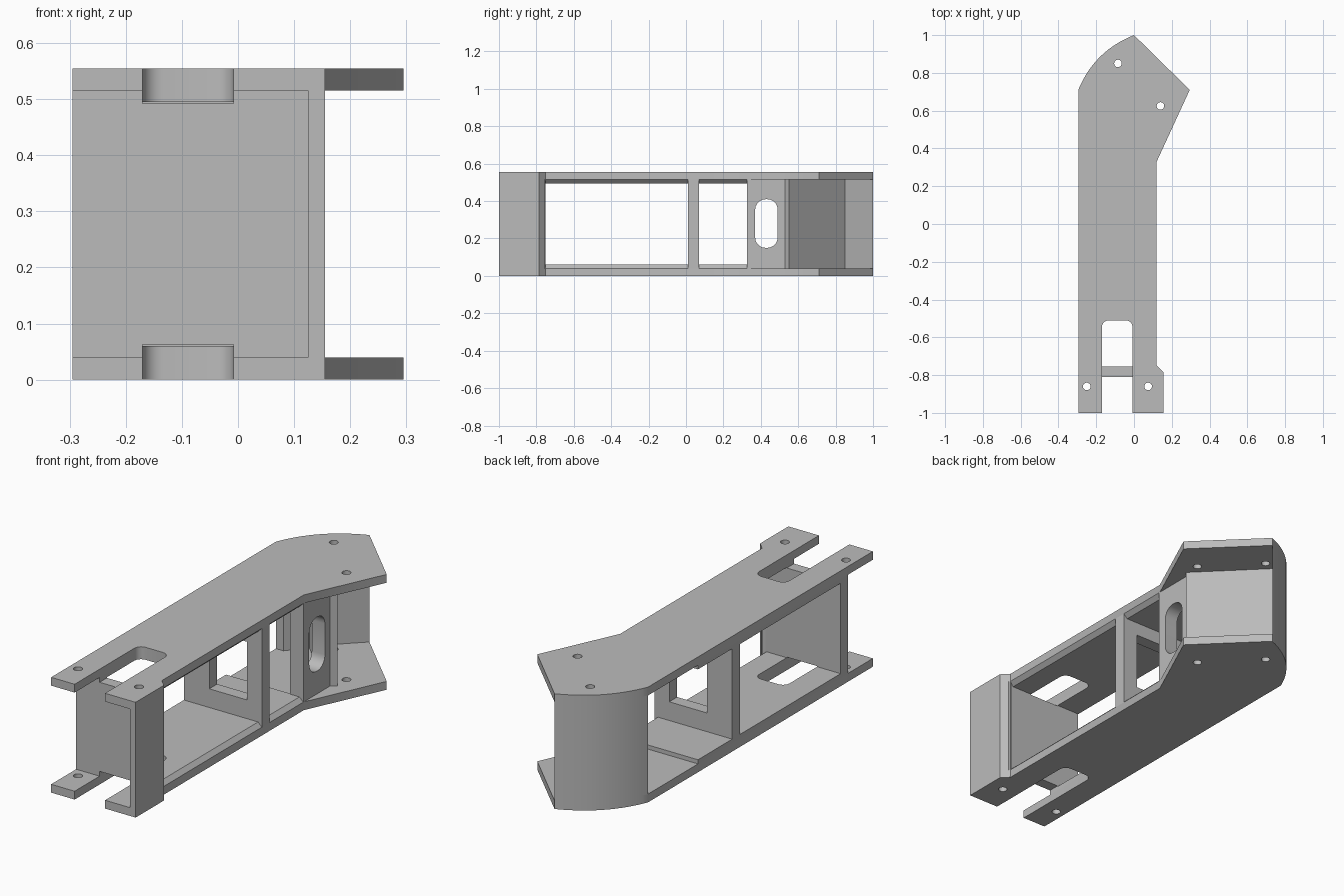
import bpy, bmesh, math
from mathutils import Vector

if "Cube" in bpy.data.objects:
    bpy.data.objects.remove(bpy.data.objects["Cube"])

H, T, LIP = 0.555, 0.04, 0.06      # height, plate thickness, thickened web
LEFT, RIGHT = -0.295, 0.12

grey = bpy.data.materials.new("plain grey")
grey.use_nodes = True
colour = (0.5, 0.5, 0.5, 1)
grey.diffuse_color = colour
grey.node_tree.nodes["Principled BSDF"].inputs["Base Color"].default_value = colour


def prism(name, pts, a, b, axis="z"):
    """Extrude a 2D outline from a to b along the given axis."""
    place = {"z": lambda u, v, w: (u, v, w),
             "y": lambda u, v, w: (u, w, v),
             "x": lambda u, v, w: (w, u, v)}[axis]
    bm = bmesh.new()
    face = bm.faces.new([bm.verts.new(place(u, v, a)) for u, v in pts])
    ext = bmesh.ops.extrude_face_region(bm, geom=[face])["geom"]
    bmesh.ops.translate(bm, vec=place(0, 0, b - a),
                        verts=[e for e in ext if isinstance(e, bmesh.types.BMVert)])
    bmesh.ops.recalc_face_normals(bm, faces=bm.faces)
    mesh = bpy.data.meshes.new(name)
    bm.to_mesh(mesh)
    bm.free()
    mesh.materials.append(grey)
    ob = bpy.data.objects.new(name, mesh)
    bpy.context.collection.objects.link(ob)
    return ob


def rounded(u0, u1, v0, v1, r, n=5):
    """Rounded rectangle outline."""
    pts = []
    corners = [(u1 - r, v1 - r), (u0 + r, v1 - r), (u0 + r, v0 + r), (u1 - r, v0 + r)]
    for k, (cu, cv) in enumerate(corners):
        for i in range(n + 1):
            t = math.pi / 2 * (k + i / n)
            pts.append((cu + r * math.cos(t), cv + r * math.sin(t)))
    return pts


def rect(u0, u1, v0, v1):
    return [(u0, v0), (u1, v0), (u1, v1), (u0, v1)]


def cut(ob, cutters):
    bpy.context.view_layer.objects.active = ob
    for c in cutters:
        mod = ob.modifiers.new("cut", "BOOLEAN")
        mod.operation, mod.solver, mod.object = "DIFFERENCE", "EXACT", c
        bpy.ops.object.modifier_apply(modifier=mod.name)


# Curved rear-left edge, bowed out from its chord
start, end = Vector((LEFT, 0.71)), Vector((0, 1))
bow = Vector((-1, 1)).normalized() * 0.176
arc = [tuple(start.lerp(end, i / 14) + bow * (i / 14) * (1 - i / 14)) for i in range(15)]

# Cutters: front slots, bolt holes, openings
cutters = [prism("slot_cutter_" + n, rounded(-0.17, -0.008, -1.2, -0.51, 0.035), a, b)
           for n, a, b in (("lower", -0.1, LIP + 0.003), ("upper", H - LIP - 0.003, H + 0.1))]
holes = [prism("bolt_hole_cutter", rounded(x - 0.02, x + 0.02, y - 0.02, y + 0.02, 0.0199), -0.1, 0.7)
         for x, y in ((-0.25, -0.86), (0.075, -0.86), (-0.085, 0.85), (0.14, 0.625))]
oblong = prism("oblong_cutter", rounded(0.37, 0.49, 0.15, 0.41, 0.055), 0, 0.2, "x")
window = prism("window_cutter", rect(-0.16, 0.04, 0.15, 0.43), -0.1, 0.2, "y")

# Upper and lower plates with thickened webs
outline = arc + [(0.295, 0.71), (RIGHT, 0.33), (RIGHT, -0.75), (0.155, -0.785),
                 (0.155, -1), (LEFT, -1)]
parts = []
for n, base, d in (("lower", 0, 1), ("upper", H, -1)):
    plate = prism(n + "_plate", outline, min(base, base + d * T), max(base, base + d * T))
    cut(plate, cutters + holes)
    z0, z1 = base + d * T, base + d * LIP
    web = prism(n + "_web", [(LEFT, z0), (RIGHT, z0), (RIGHT - 0.02, z1), (LEFT, z1)],
                -0.76, 0.33, "y")
    cut(web, cutters)
    parts += [plate, web]

# Solid front cross wall
front_wall = prism("front_cross_wall", rect(LEFT, 0.126, -0.81, -0.755), T, H - T)
cut(front_wall, cutters)

# Front right cheek with chamfered rear end
cheek = prism("front_right_cheek", [(0.125, -1), (0.155, -1), (0.155, -0.785),
                                    (RIGHT, -0.75), (0.1, -0.757), (0.125, -0.79)], T, H - T)

# Middle cross wall with its window
middle_wall = prism("middle_cross_wall", rect(LEFT, RIGHT, 0.01, 0.07), T, H - T)
cut(middle_wall, [window])

# Rear shell: curved wall, diagonal wall and side panel in one section
rear = prism("rear_shell", arc + [(-0.155, 0.85), (0.145, 0.55), (RIGHT, 0.53), (RIGHT, 0.325),
                                  (0.05, 0.325), (0.05, 0.57), (-0.18, 0.80), (-0.255, 0.71)],
             T, H - T)
cut(rear, [oblong])
parts += [front_wall, cheek, middle_wall, rear]

for c in cutters + holes + [oblong, window]:
    bpy.data.objects.remove(c)

# Smooth curved edges, keep corners sharp
bpy.ops.object.select_all(action="DESELECT")
for ob in parts:
    ob.select_set(True)
bpy.context.view_layer.objects.active = parts[0]
bpy.ops.object.shade_smooth_by_angle(angle=math.radians(25))
